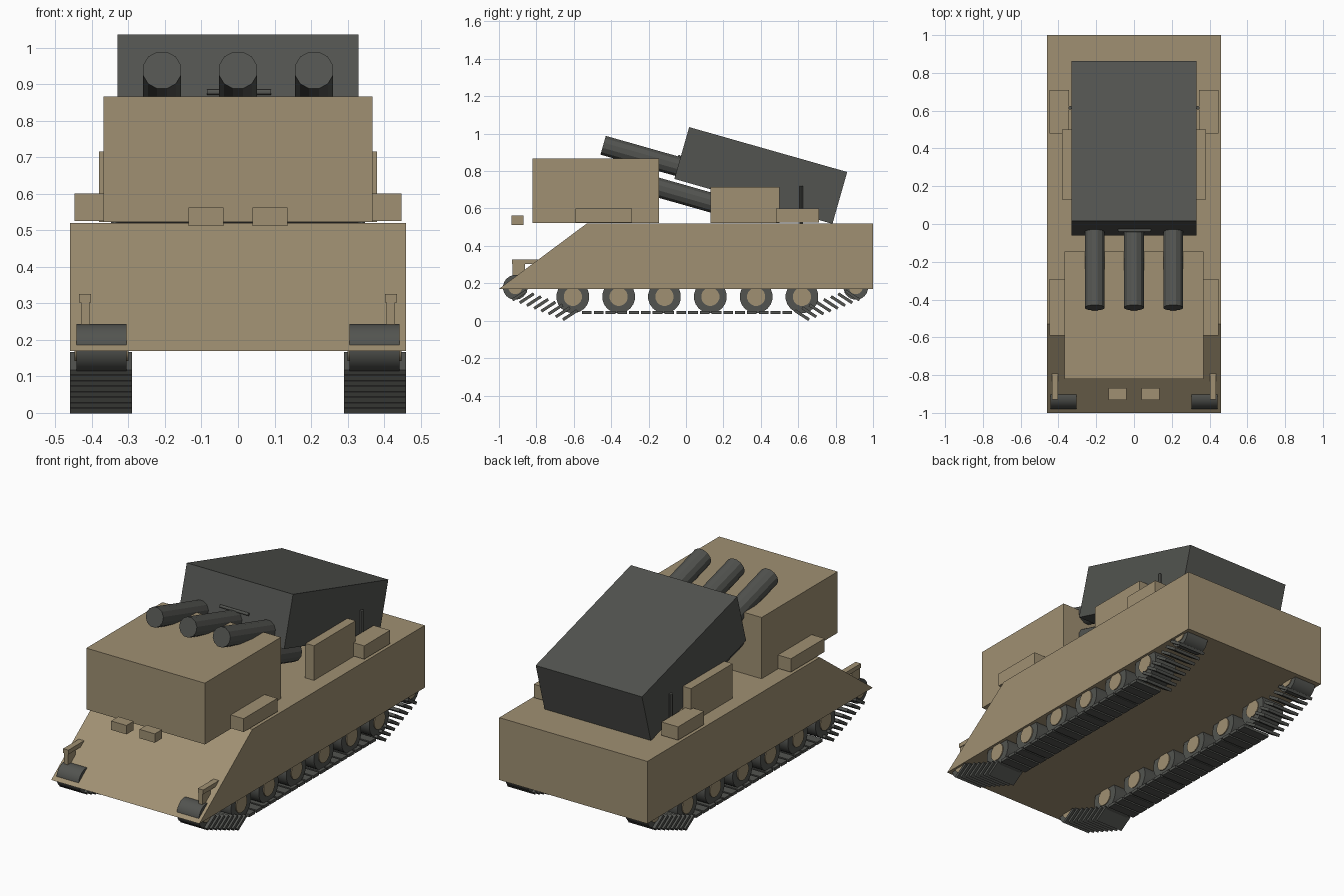
import bpy, bmesh, math
from mathutils import Matrix, Vector

cube = bpy.data.objects.get("Cube")
if cube:
    bpy.data.objects.remove(cube, do_unlink=True)


def material(name, rgb):
    mat = bpy.data.materials.new(name)
    mat.use_nodes = True
    mat.diffuse_color = (*rgb, 1)
    mat.node_tree.nodes["Principled BSDF"].inputs["Base Color"].default_value = (*rgb, 1)
    return mat


TAN = material("desert tan", (0.35, 0.28, 0.17))
DARK = material("dark grey", (0.085, 0.088, 0.08))


def finish(name, bm, mat, matrix=None):
    bmesh.ops.recalc_face_normals(bm, faces=bm.faces)
    mesh = bpy.data.meshes.new(name)
    bm.to_mesh(mesh)
    bm.free()
    mesh.materials.append(mat)
    obj = bpy.data.objects.new(name, mesh)
    bpy.context.collection.objects.link(obj)
    if matrix:
        obj.matrix_world = matrix
    return obj


def box(name, x, y, z, mat=TAN):
    """Box from (low, high) pairs on each axis."""
    bm = bmesh.new()
    bmesh.ops.create_cube(bm, size=1)
    for v in bm.verts:
        v.co = [sum(r) / 2 + c * (r[1] - r[0]) for c, r in zip(v.co, (x, y, z))]
    return finish(name, bm, mat)


def rod(name, start, end, radius, mat=DARK, sides=12, smooth=False):
    """Cylinder running between two points."""
    start, end = Vector(start), Vector(end)
    axis = end - start
    bm = bmesh.new()
    bmesh.ops.create_cone(bm, cap_ends=True, segments=sides, radius1=radius,
                          radius2=radius, depth=axis.length,
                          matrix=Matrix.Rotation(math.pi / sides, 4, "Z"))
    if smooth:
        for f in bm.faces:
            f.smooth = len(f.verts) == 4
        for e in bm.edges:
            e.smooth = all(f.smooth for f in e.link_faces)
    turn = Vector((0, 0, 1)).rotation_difference(axis).to_matrix().to_4x4()
    return finish(name, bm, mat, Matrix.Translation((start + end) / 2) @ turn)


def extrude_profile(name, profile, half_width, mat):
    """Side profile of (y, z) points, extruded across the width."""
    bm = bmesh.new()
    face = bm.faces.new([bm.verts.new((-half_width, y, z)) for y, z in profile])
    out = bmesh.ops.extrude_face_region(bm, geom=[face])["geom"]
    bmesh.ops.translate(bm, vec=(2 * half_width, 0, 0),
                        verts=[g for g in out if isinstance(g, bmesh.types.BMVert)])
    return finish(name, bm, mat)


# Hull, cab and raised launcher housing
extrude_profile("hull", [(-1, .17), (1, .17), (1, .52), (-.53, .52)], .46, TAN)
box("cab", (-.368, .368), (-.82, -.145), (.522, .866))
extrude_profile("launcher_housing",
                [(-.062, .758), (.783, .518), (.862, .795), (.017, 1.035)], .33, DARK)

# Two rows of launch tubes, parallel to the housing
slope = Vector((0, .845, -.24)).normalized()
for row, tip in (("upper", (-.443, .938)), ("lower", (-.48, .806))):
    for i in (-1, 0, 1):
        start = Vector((i * .208, *tip))
        rod(f"{row}_tube_{i + 2}", start, start + slope * .7, .054)
rod("launcher_crossbar", (-.085, -.035, .878), (.091, -.035, .878), .008)

# Track run: flat plates below, tilted plates on both ramps
plates = [(-.53 + i * .063, .045, 0, .052) for i in range(18)]
for i in range(8):
    t = i / 7
    y, z = .62 + .27 * t, .03 + .105 * t
    plates += [(-y, z, math.radians(33), .09), (y, z, math.radians(-33), .09)]

for side, s in (("left", 1), ("right", -1)):
    def across(a, b):
        return tuple(sorted((s * a, s * b)))

    # Stowage boxes and fittings
    box(f"{side}_cab_step", across(.36, .448), (-.59, -.29), (.525, .6))
    box(f"{side}_launcher_support", across(.325, .381), (.13, .5), (.522, .716))
    box(f"{side}_rear_bin", across(.345, .448), (.48, .71), (.525, .6))
    rod(f"{side}_post", (s * .338, .615, .52), (s * .338, .615, .72), .01, sides=8)
    box(f"{side}_headlamp", across(.04, .136), (-.932, -.868), (.512, .562))
    box(f"{side}_mirror_post", across(.406, .43), (-.928, -.86), (.21, .305))
    box(f"{side}_mirror_arm", across(.402, .435), (-.93, -.79), (.302, .326))

    # End wheels and six road wheels with hubs
    wheels = [(-.913, .178, .066), (.908, .178, .066)]
    wheels += [(-.605 + i * .245, .128, .088) for i in range(6)]
    for n, (y, z, r) in enumerate(wheels):
        kind = "end" if n < 2 else "road"
        rod(f"{side}_{kind}_wheel_{n}", (s * .305, y, z), (s * .442, y, z), r,
            sides=20, smooth=True)
        rod(f"{side}_{kind}_hub_{n}", (s * .3, y, z), (s * .447, y, z), r * .56, TAN,
            sides=16, smooth=True)

    # All plates of one track in one object
    bm = bmesh.new()
    for y, z, angle, length in plates:
        place = (Matrix.Translation((s * .375, y, z)) @ Matrix.Rotation(angle, 4, "X")
                 @ Matrix.Diagonal((.17, length, .016, 1)))
        bmesh.ops.create_cube(bm, size=1, matrix=place)
    finish(f"{side}_track", bm, DARK)
